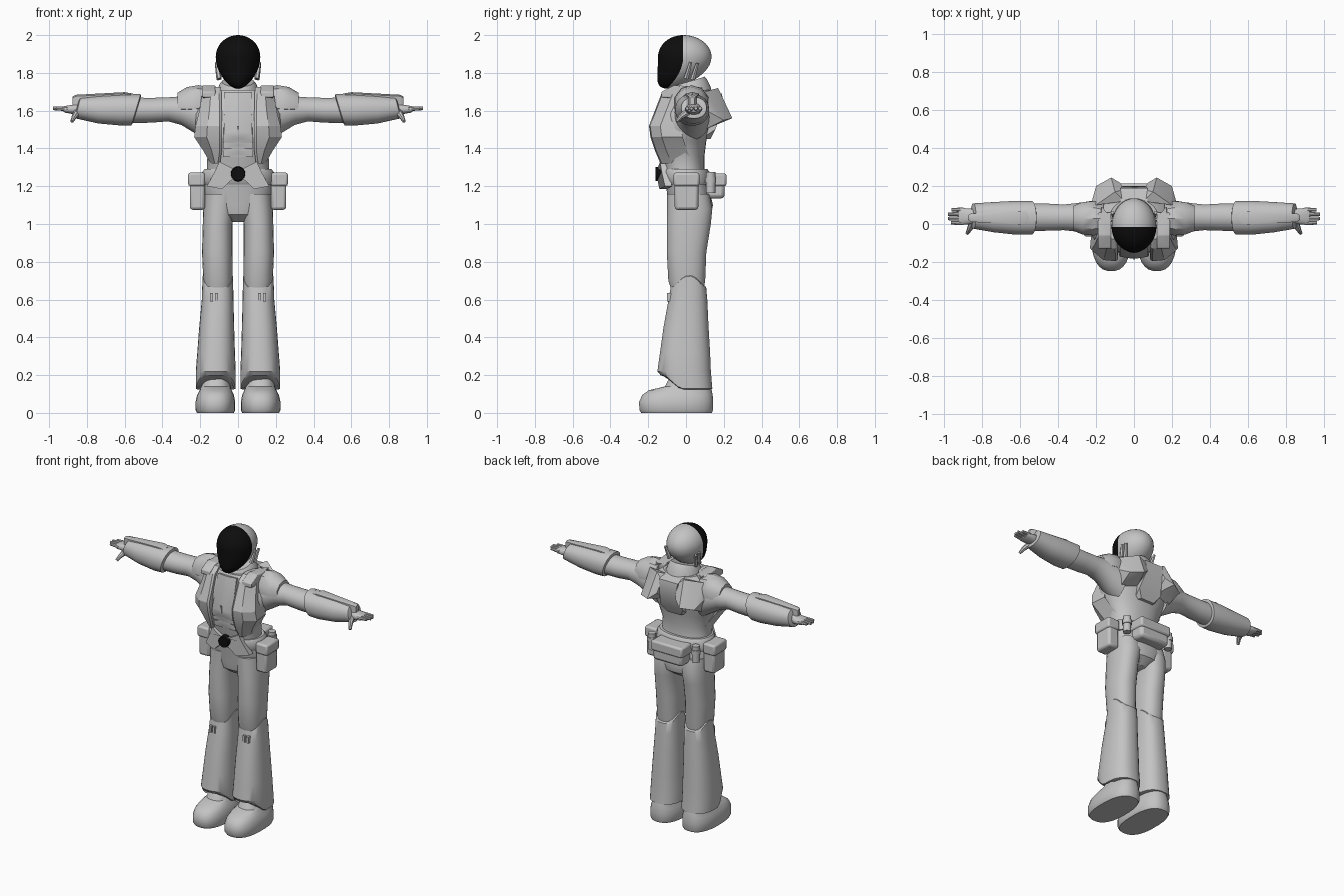
import bpy, bmesh, math
from mathutils import Vector


def material(name, r, g, b):
    m = bpy.data.materials.new(name)
    m.diffuse_color = (r, g, b, 1)
    return m


GREY = material("suit grey", 0.55, 0.55, 0.55)
BLACK = material("gloss black", 0.004, 0.004, 0.004)


def finish(name, bm, mat, mirror=False, bevel=0, angle=35):
    bmesh.ops.recalc_face_normals(bm, faces=bm.faces)
    me = bpy.data.meshes.new(name)
    bm.to_mesh(me)
    bm.free()
    o = bpy.data.objects.new(name, me)
    bpy.context.collection.objects.link(o)
    me.materials.append(mat)
    bpy.ops.object.select_all(action='DESELECT')
    o.select_set(True)
    bpy.context.view_layer.objects.active = o
    bpy.ops.object.shade_smooth_by_angle(angle=math.radians(angle))
    if bevel:
        b = o.modifiers.new("bevel", 'BEVEL')
        b.width, b.segments = bevel, 2
    if mirror:
        o.modifiers.new("mirror", 'MIRROR')
    return o


def skin(name, mat, sections, **kw):
    """Closed surface through equal-length closed sections."""
    bm = bmesh.new()
    rows = [[bm.verts.new(p) for p in s] for s in sections]
    n = len(rows[0])
    for a, b in zip(rows, rows[1:]):
        for i in range(n):
            j = (i + 1) % n
            bm.faces.new((a[i], a[j], b[j], b[i]))
    bm.faces.new(rows[0])
    bm.faces.new(rows[-1])
    return finish(name, bm, mat, **kw)


def loft(name, mat, axis, rings, n=28, p=2.0, fn=None, **kw):
    """Super-ellipse rings (t, c1, c2, r1, r2) along an axis."""
    secs = []
    for t, c1, c2, r1, r2 in rings:
        s = []
        for i in range(n):
            a = 2 * math.pi * (i + 0.5) / n
            c, d = math.cos(a), math.sin(a)
            u = c1 + r1 * math.copysign(abs(c) ** (2 / p), c)
            v = c2 + r2 * math.copysign(abs(d) ** (2 / p), d)
            q = {'x': (t, u, v), 'y': (u, t, v), 'z': (u, v, t)}[axis]
            s.append(fn(*q) if fn else q)
        secs.append(s)
    return skin(name, mat, secs, **kw)


def hull(name, mat, pts, **kw):
    bm = bmesh.new()
    bmesh.ops.convex_hull(bm, input=[bm.verts.new(p) for p in pts])
    bmesh.ops.dissolve_limit(bm, angle_limit=0.02, verts=bm.verts, edges=bm.edges)
    return finish(name, bm, mat, **kw)


def box(name, mat, x, y, z, **kw):
    return hull(name, mat, [(i, j, k) for i in x for j in y for k in z], **kw)


def rod(name, mat, p, q, r0, r1, n=10, **kw):
    p, q = Vector(p), Vector(q)
    d = q - p
    m = d.to_track_quat('Z', 'Y').to_matrix().to_4x4()
    m.translation = (p + q) / 2
    bm = bmesh.new()
    bmesh.ops.create_cone(bm, cap_ends=True, segments=n, radius1=r0, radius2=r1,
                          depth=d.length, matrix=m)
    return finish(name, bm, mat, **kw)


# Helmet: sphere with poles along y; front half is the visor
bm = bmesh.new()
bmesh.ops.create_uvsphere(bm, u_segments=40, v_segments=24, radius=1)
for v in bm.verts:
    x, y, z = v.co.x, v.co.z, v.co.y
    low = max(0, -z)
    v.co = (x * 0.118 * (1 - 0.2 * low * low),
            -0.015 + y * (0.133 if y < 0 else 0.15) - 0.085 * low * low,
            1.885 + z * (0.115 if z > 0 else 0.168))
    v.tag = y < 0.01
visor_faces = [f.index for f in bm.faces if all(v.tag for v in f.verts)]
helmet = finish("helmet", bm, GREY)
helmet.data.materials.append(BLACK)
# the front half is found again by its undeformed ring position
for f in helmet.data.polygons:
    c = f.center
    low = max(0, (1.885 - c.z) / 0.168)
    f.material_index = 1 if c.y < -0.015 - 0.085 * low * low else 0
for k, (y, z) in enumerate([(0.0, 1.77), (0.035, 1.765)]):
    rod(f"helmet_ear_fin_{k}", GREY, (0.1, y, z), (0.114, y + 0.025, z + 0.085),
        0.014, 0.009, n=6, mirror=True)

# Neck and tilted collar
tilt = lambda x, y, z: (x, y, z + 0.3 * y)
loft("collar", GREY, 'z', [(1.65, 0, 0.015, 0.125, 0.125), (1.69, 0, 0.015, 0.112, 0.115),
     (1.735, 0, 0.01, 0.098, 0.1), (1.75, 0, 0.01, 0.085, 0.09)], fn=tilt)

# Torso and pelvis
loft("torso", GREY, 'z', [
    (1.01, 0, 0.02, 0.05, 0.06), (1.05, 0, 0.022, 0.13, 0.11), (1.10, 0, 0.023, 0.175, 0.12),
    (1.2, 0, 0.008, 0.182, 0.112), (1.28, 0, -0.012, 0.165, 0.11),
    (1.36, 0, -0.02, 0.163, 0.118), (1.44, 0, -0.024, 0.195, 0.132),
    (1.5, 0, -0.018, 0.225, 0.14), (1.58, 0, -0.005, 0.235, 0.145),
    (1.66, 0, 0.01, 0.2, 0.135), (1.71, 0, 0.015, 0.13, 0.115)], n=36, p=2.3)

# Breast straps folding down to the waist
secs = []
for z, a, b, y in [(1.725, 0.09, 0.18, -0.08), (1.69, 0.088, 0.19, -0.13), (1.6, 0.086, 0.205, -0.165),
                   (1.52, 0.085, 0.225, -0.196), (1.46, 0.085, 0.232, -0.188),
                   (1.39, 0.085, 0.185, -0.165), (1.32, 0.095, 0.145, -0.135)]:
    secs.append([(a, y + 0.08, z), (a, y + 0.008, z), (a + 0.012, y, z),
                 (a * 0.45 + b * 0.55, y + 0.006, z), (b, y + 0.06, z), (b - 0.01, y + 0.17, z)])
skin("breast_strap", GREY, secs, mirror=True, angle=25)

# Centre chest panels and abdomen chevrons
hull("chest_panel", GREY, [(s * x, y, z) for s in (-1, 1) for x, y, z in
     [(0.012, -0.125, 1.70), (0.07, -0.115, 1.70), (0.015, -0.182, 1.49), (0.075, -0.172, 1.48),
      (0.01, -0.18, 1.455), (0.078, -0.165, 1.43), (0.07, -0.05, 1.68), (0.075, -0.05, 1.44)]])
for k, z in enumerate((1.40, 1.355)):
    hull(f"abdomen_plate_{k}", GREY, [(x, y, z + h + d) for h in (0, 0.032) for x, y, d in
         [(0, -0.168 + k * 0.012, 0.02), (0.08, -0.155 + k * 0.012, 0), (-0.08, -0.155 + k * 0.012, 0),
          (0.08, -0.05, 0), (-0.08, -0.05, 0)]])
box("chest_zip", GREY, (-0.006, 0.006), (-0.187, -0.18), (1.47, 1.52))

# Shoulder plates, front shoulder bars and back armour
loft("shoulder_plate", GREY, 'x', [(0.16, 0.03, 1.635, 0.08, 0.09), (0.21, 0.03, 1.64, 0.095, 0.095),
     (0.27, 0.03, 1.635, 0.09, 0.09), (0.32, 0.03, 1.63, 0.07, 0.065)], n=10,
     fn=lambda x, y, z: (x, y, max(z, 1.6)), mirror=True)
hull("shoulder_bar", GREY, [(x, y, z) for x in (0.12, 0.19) for y, z in
     [(0.06, 1.725), (-0.06, 1.735), (-0.13, 1.7), (-0.13, 1.67), (0.06, 1.66)]],
     mirror=True, bevel=0.006)
hull("back_wing", GREY, [(0.05, 0.12, 1.7), (0.055, 0.18, 1.68), (0.07, 0.215, 1.6),
     (0.12, 0.245, 1.56), (0.2, 0.2, 1.55), (0.225, 0.11, 1.6), (0.2, 0.1, 1.7),
     (0.1, 0.17, 1.72), (0.075, 0.12, 1.53), (0.19, 0.1, 1.5)], mirror=True)
hull("back_plate", GREY, [(s * x, y, z) for s in (-1, 1) for x, y, z in
     [(0.07, 0.08, 1.72), (0.07, 0.19, 1.69), (0.06, 0.2, 1.62), (0.085, 0.155, 1.5),
      (0.05, 0.13, 1.45), (0.07, 0.08, 1.45)]])

# Belt, buckle and pouches
loft("belt", GREY, 'z', [(1.21, 0, 0.008, 0.188, 0.122), (1.225, 0, 0.005, 0.194, 0.128),
     (1.275, 0, -0.003, 0.19, 0.128), (1.29, 0, -0.006, 0.178, 0.12)], n=36, p=2.3)
outline = [(0.0, 1.295), (0.03, 1.295), (0.1, 1.33), (0.122, 1.28), (0.165, 1.2),
           (0.085, 1.185), (0.035, 1.232), (0.0, 1.232)]
outline += [(-x, z) for x, z in outline[-2:0:-1]]
skin("buckle_plate", GREY, [[(x, y + 1.5 * x * x, z) for x, z in outline] for y in (-0.152, -0.115)])
rod("buckle_disc", BLACK, (0, -0.12, 1.265), (0, -0.162, 1.265), 0.04, 0.036, n=24)
box("side_pouch", GREY, (0.175, 0.255), (-0.06, 0.065), (1.075, 1.26), mirror=True, bevel=0.015)
box("side_pouch_flap", GREY, (0.175, 0.264), (-0.066, 0.071), (1.2, 1.272), mirror=True, bevel=0.012)
box("back_pouch", GREY, (-0.11, 0.11), (0.1, 0.205), (1.135, 1.25), bevel=0.02)
box("back_pouch_flap", GREY, (-0.117, 0.117), (0.1, 0.214), (1.2, 1.268), bevel=0.012)
rod("belt_canister", GREY, (0.165, 0.13, 1.165), (0.165, 0.13, 1.275), 0.025, 0.025, n=14, mirror=True)
rod("canister_band", GREY, (0.165, 0.13, 1.22), (0.165, 0.13, 1.25), 0.03, 0.03, n=14, mirror=True)

# Thighs
loft("thigh", GREY, 'z', [(0.62, 0.106, 0.01, 0.068, 0.078), (0.7, 0.107, 0.004, 0.077, 0.098),
     (0.85, 0.11, 0.003, 0.081, 0.105), (1.0, 0.108, 0.015, 0.079, 0.117),
     (1.08, 0.1, 0.02, 0.085, 0.12), (1.16, 0.09, 0.012, 0.088, 0.112)], p=2.3, mirror=True)


# Flared shin guards with a saddle-shaped top and raised front hem
def shin_shape(x, y, z):
    if z > 0.65:
        z += 0.045 * (1 - min(1, (y - 0.015) ** 2 / 0.0055) * 1.3)
    if z < 0.15:
        z += 0.07 * min(1, max(0, -y - 0.03) / 0.08)
    return x, y, z


loft("shin_guard", GREY, 'z', [(0.125, 0.118, 0.005, 0.098, 0.125), (0.128, 0.118, 0.003, 0.106, 0.137),
     (0.22, 0.118, -0.01, 0.106, 0.142), (0.32, 0.116, -0.005, 0.1, 0.133),
     (0.45, 0.113, 0.0, 0.093, 0.12), (0.6, 0.108, 0.01, 0.084, 0.103),
     (0.68, 0.107, 0.013, 0.081, 0.094), (0.69, 0.107, 0.013, 0.07, 0.08)],
     n=32, p=2.4, fn=shin_shape, mirror=True)
for k, x in enumerate((0.105, 0.133)):
    box(f"shin_slot_{k}", GREY, (x, x + 0.016), (-0.101, -0.08), (0.59, 0.635), mirror=True)

# Boots
loft("boot", GREY, 'z', [(0.0, 0.12, -0.05, 0.098, 0.188), (0.015, 0.12, -0.052, 0.106, 0.196),
     (0.06, 0.12, -0.052, 0.105, 0.197), (0.095, 0.119, -0.045, 0.098, 0.187),
     (0.12, 0.118, -0.03, 0.085, 0.167), (0.14, 0.118, 0.01, 0.078, 0.122),
     (0.2, 0.118, 0.02, 0.07, 0.1)], p=2.5, mirror=True)

# Arms and gauntlets
loft("upper_arm", GREY, 'x', [(0.17, 0.03, 1.565, 0.1, 0.12), (0.24, 0.032, 1.585, 0.088, 0.098),
     (0.3, 0.035, 1.6, 0.076, 0.076), (0.37, 0.035, 1.607, 0.068, 0.064),
     (0.46, 0.036, 1.602, 0.072, 0.066), (0.56, 0.035, 1.602, 0.072, 0.068)], mirror=True)
slant = lambda x, y, z: (x - 0.25 * (z - 1.605) if x > 0.8 else x + 0.3 * (1.605 - z) * (x < 0.55), y, z)
loft("gauntlet", GREY, 'x', [(0.535, 0.033, 1.605, 0.075, 0.07), (0.54, 0.033, 1.605, 0.088, 0.083),
     (0.62, 0.033, 1.604, 0.09, 0.083), (0.74, 0.036, 1.606, 0.08, 0.074),
     (0.85, 0.042, 1.615, 0.067, 0.056), (0.855, 0.042, 1.615, 0.052, 0.044)],
     p=2.2, fn=slant, mirror=True)
hull("gauntlet_ridge", GREY, [(x, y, z) for x, w, t, b in
     [(0.555, 0.03, 1.69, 0), (0.6, 0.036, 1.698, 0), (0.86, 0.022, 1.684, 0), (0.875, 0.012, 1.675, 0)]
     for y, z in [(0.033 - w, t - 0.008), (0.033 + w, t - 0.008), (0.033, t), (0.033 - w, 1.63), (0.033 + w, 1.63)]],
     mirror=True)

# Hands
loft("palm", GREY, 'x', [(0.83, 0.042, 1.61, 0.036, 0.034), (0.87, 0.04, 1.607, 0.042, 0.026),
     (0.915, 0.04, 1.607, 0.046, 0.018), (0.925, 0.04, 1.607, 0.042, 0.013)], n=16, p=2.5, mirror=True)
for k, tip in enumerate((0.965, 0.98, 0.98, 0.962)):
    y = 0.006 + k * 0.023
    rod(f"finger_{k}", GREY, (0.9, y, 1.609), (tip, y, 1.612), 0.0125, 0.009, n=8, mirror=True)
rod("thumb_base", GREY, (0.845, 0.02, 1.6), (0.868, -0.028, 1.567), 0.022, 0.014, n=8, mirror=True)
rod("thumb_tip", GREY, (0.866, -0.025, 1.57), (0.88, -0.05, 1.543), 0.014, 0.009, n=8, mirror=True)
